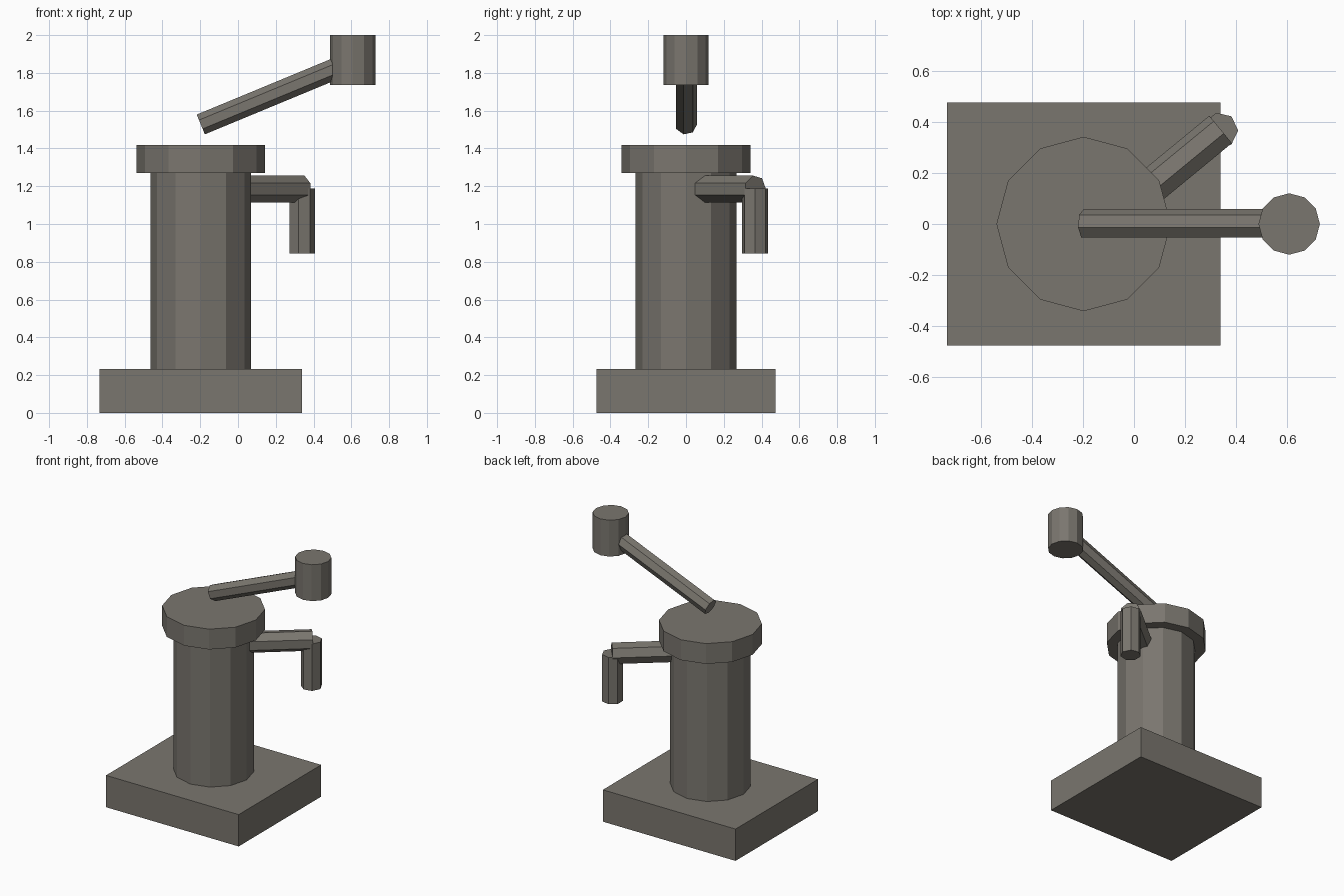
import bpy, bmesh
from math import cos, sin, tau
from mathutils import Vector

cube = bpy.data.objects.get("Cube")
if cube:
    bpy.data.objects.remove(cube, do_unlink=True)

# One worn iron colour for everything
iron = bpy.data.materials.new("grey iron")
iron.use_nodes = True
colour = (0.195, 0.182, 0.158, 1)
iron.diffuse_color = colour
iron.node_tree.nodes["Principled BSDF"].inputs["Base Color"].default_value = colour


def finish(name, bm):
    bmesh.ops.recalc_face_normals(bm, faces=bm.faces)
    mesh = bpy.data.meshes.new(name)
    bm.to_mesh(mesh)
    bm.free()
    mesh.materials.append(iron)
    obj = bpy.data.objects.new(name, mesh)
    bpy.context.collection.objects.link(obj)
    return obj


def prism(name, start, end, radius, sides, corner=(1, 0, 0)):
    """Flat-sided rod from start to end; one edge points toward corner."""
    start, end, u = Vector(start), Vector(end), Vector(corner).normalized()
    v = (end - start).normalized().cross(u)
    ring = [radius * (u * cos(tau * i / sides) + v * sin(tau * i / sides))
            for i in range(sides)]
    bm = bmesh.new()
    low = [bm.verts.new(start + p) for p in ring]
    high = [bm.verts.new(end + p) for p in ring]
    bm.faces.new(low)
    bm.faces.new(high)
    for i in range(sides):
        j = (i + 1) % sides
        bm.faces.new((low[i], low[j], high[j], high[i]))
    return finish(name, bm)


axis_x = -0.197

# Square plinth
bm = bmesh.new()
bmesh.ops.create_cube(bm, size=1)
bmesh.ops.scale(bm, vec=(1.07, 0.95, 0.232), verts=bm.verts)
bmesh.ops.translate(bm, vec=(axis_x, 0, 0.116), verts=bm.verts)
finish("base", bm)

# Column and its wider cap
prism("column", (axis_x, 0, 0.232), (axis_x, 0, 1.27), 0.267, 12)
prism("cap", (axis_x, 0, 1.27), (axis_x, 0, 1.418), 0.341, 12)

# Spout: arm reaching out of the column, then a pipe pointing down
angle = 0.688
out = Vector((cos(angle), sin(angle), 0))
tip = Vector((0.341, 0.367, 1.185))
prism("spout_arm", tip - out * 0.5, tip, 0.073, 7, (-out.y, out.x, 0))
prism("spout_pipe", (0.337, 0.366, 0.845), (0.337, 0.366, 1.187), 0.0705, 7)

# Slanted pump handle with its upright grip
prism("handle", (axis_x, 0, 1.527), (0.607, 0, 1.86), 0.058, 7, (0, 1, 0))
prism("handle_grip", (0.607, 0, 1.735), (0.607, 0, 2), 0.12, 12)
